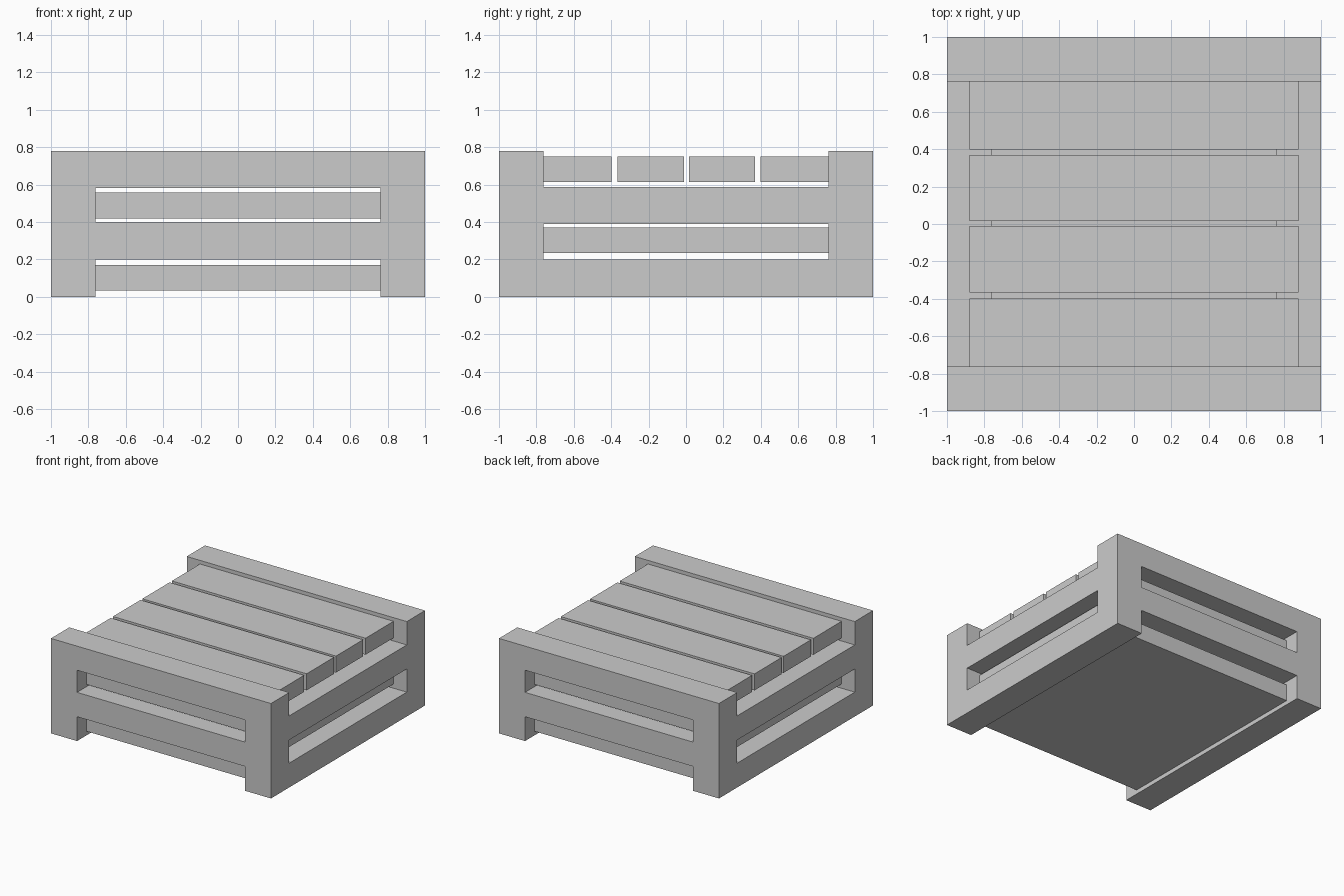
import bpy

if "Cube" in bpy.data.objects:
    bpy.data.objects.remove(bpy.data.objects["Cube"])


def box(name, x, y, z):
    """Axis-aligned box from (min, max) ranges."""
    bpy.ops.mesh.primitive_cube_add(
        size=1, location=[(a + b) / 2 for a, b in (x, y, z)])
    ob = bpy.context.object
    ob.name = ob.data.name = name
    ob.scale = [b - a for a, b in (x, y, z)]
    bpy.ops.object.transform_apply(location=True, rotation=False, scale=True)
    return ob


OUT, INN, REST = 1.0, 0.763, 0.88
FULL = (-OUT, OUT)

# Frame: crossed pairs of beams, alternating direction in each layer
beams = []
for i, z in enumerate([(0, 0.2), (0.2, 0.4), (0.39, 0.588), (0.582, 0.78)]):
    for side in ((-OUT, -INN), (INN, OUT)):
        x, y = (side, FULL) if i % 2 == 0 else (FULL, side)
        beams.append(box("frame_beam", x, y, z))

# Merge the beams into one clean shell
frame = beams[0]
frame.name = "frame"
bpy.context.view_layer.objects.active = frame
for beam in beams[2:4] + beams[1:2] + beams[4:]:
    mod = frame.modifiers.new("union", 'BOOLEAN')
    mod.operation, mod.solver, mod.object = 'UNION', 'EXACT', beam
    bpy.ops.object.modifier_apply(modifier=mod.name)
    bpy.data.objects.remove(beam)

# Inner panels: each rests lengthwise between the beams of its layer
long, short = (-REST, REST), (-INN, INN)
box("lower_panel", short, long, (0.035, 0.171))
box("middle_panel", long, short, (0.235, 0.37))
box("upper_panel", short, long, (0.42, 0.557))

# Top deck: four planks with narrow gaps
for y in ((-INN, -0.397), (-0.366, -0.01), (0.015, 0.368), (0.399, INN)):
    box("top_plank", long, y, (0.614, 0.75))
